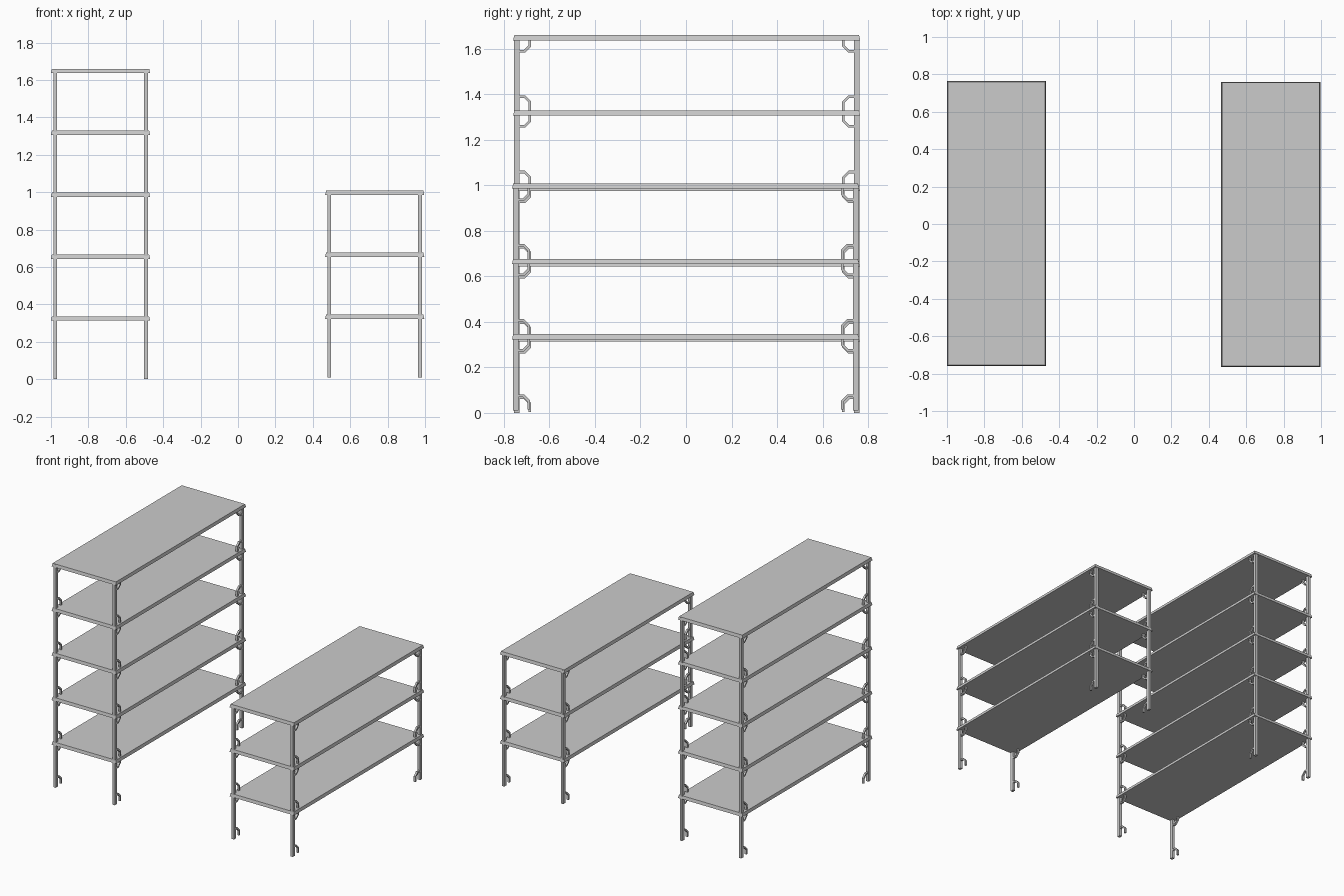
import bpy, bmesh
from mathutils import Vector

if "Cube" in bpy.data.objects:
    bpy.data.objects.remove(bpy.data.objects["Cube"])

PITCH = 0.331            # height of one stacking level
LEG_X, LEG_Y = 0.2425, 0.747


def finish(name, bm, loc):
    bmesh.ops.recalc_face_normals(bm, faces=bm.faces[:])
    me = bpy.data.meshes.new(name)
    bm.to_mesh(me)
    bm.free()
    ob = bpy.data.objects.new(name, me)
    ob.location = loc
    bpy.context.collection.objects.link(ob)


def box(bm, c, s, taper=0.0):
    vs = bmesh.ops.create_cube(bm, size=1)["verts"]
    for v in vs:
        inset = taper if v.co.z > 0 else 0
        v.co = Vector([c[i] + v.co[i] * (s[i] - (2 * inset if i < 2 else 0)) for i in range(3)])


# Hook cross-section in (y from leg centre, z from level line)
OUTER = [(0.010, 0.071), (0.037, 0.071), (0.064, 0.044), (0.064, 0.004)]
INNER = [(0.010, 0.060), (0.032, 0.060), (0.053, 0.039), (0.053, 0.004)]


def hook(bm, x, sy, z, sz):
    rings = []
    for o, i in zip(OUTER, INNER):
        ring = []
        for (y, h), dx in ((o, -1), (o, 1), (i, 1), (i, -1)):
            ring.append(bm.verts.new((x + dx * 0.007, sy * (LEG_Y - y), z + sz * h)))
        rings.append(ring)
    for a, b in zip(rings, rings[1:]):
        for k in range(4):
            n = (k + 1) % 4
            bm.faces.new((a[k], a[n], b[n], b[k]))
    bm.faces.new(rings[0])
    bm.faces.new(rings[-1])


def unit(label, x, y, base, levels):
    for n in range(levels):
        z = base + n * PITCH
        # four legs of this level, each with a lower and an upper hook
        bm = bmesh.new()
        for sx in (-1, 1):
            for sy in (-1, 1):
                box(bm, (sx * LEG_X, sy * LEG_Y, PITCH / 2), (0.020, 0.024, PITCH))
                hook(bm, sx * LEG_X, sy, 0, 1)
                hook(bm, sx * LEG_X, sy, PITCH, -1)
        finish(f"{label}_legs_{n + 1}", bm, (x, y, z))
        # shelf board with slightly sloped edges
        bm = bmesh.new()
        box(bm, (0, 0, 0), (0.53, 1.525, 0.023), taper=0.005)
        finish(f"{label}_shelf_{n + 1}", bm, (x, y, z + PITCH - 0.0065))


unit("tall_rack", -0.735, 0.003, 0.0, 5)
unit("short_rack", 0.731, -0.002, 0.01, 3)
